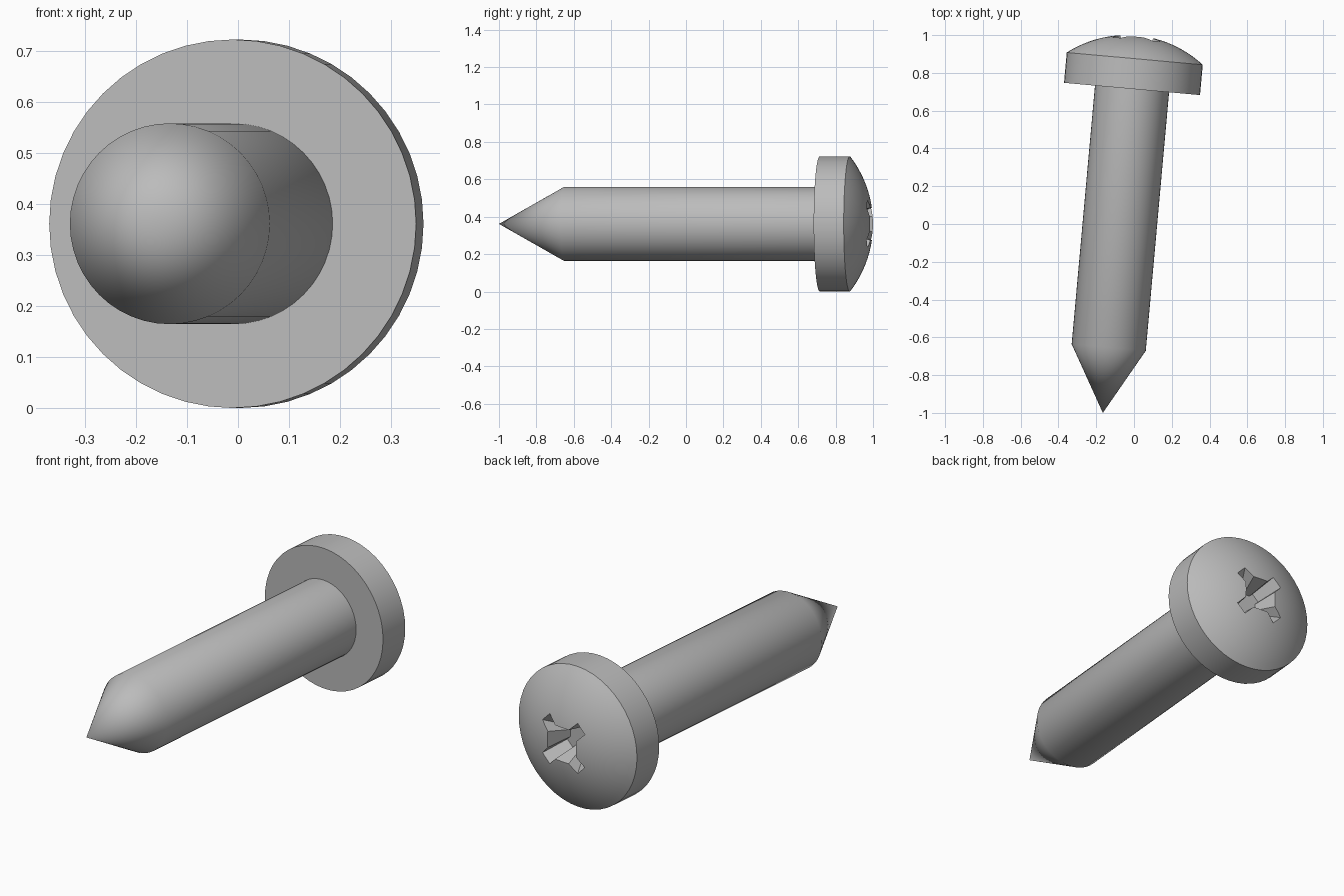
import bpy, bmesh, math
from mathutils import Matrix, Vector

cube = bpy.data.objects.get("Cube")
if cube:
    bpy.data.objects.remove(cube, do_unlink=True)

SIDES = 48
TIP = (-0.165, -1.0, 0.3615)
# Local z runs from the tip to the head, swung slightly sideways
PLACE = (Matrix.Translation(TIP) @ Matrix.Rotation(math.radians(-5.15), 4, 'Z')
         @ Matrix.Rotation(math.radians(-90), 4, 'X'))

steel = bpy.data.materials.new("grey steel")
GREY = (0.5, 0.5, 0.5, 1.0)
steel.use_nodes = True
steel.diffuse_color = GREY
steel.node_tree.nodes["Principled BSDF"].inputs["Base Color"].default_value = GREY


def loft(name, rings):
    """Skin closed rings of points; a one-point ring makes a pole."""
    bm = bmesh.new()
    loops = [[bm.verts.new(p) for p in ring] for ring in rings]
    for a, b in zip(loops, loops[1:]):
        n = max(len(a), len(b))
        for i in range(n):
            j = (i + 1) % n
            quad = [a[i % len(a)], a[j % len(a)], b[j % len(b)], b[i % len(b)]]
            bm.faces.new(list(dict.fromkeys(quad)))
    for end in (loops[0], loops[-1]):
        if len(end) > 2:
            bm.faces.new(end)
    bmesh.ops.recalc_face_normals(bm, faces=bm.faces)
    bm.transform(PLACE)
    mesh = bpy.data.meshes.new(name)
    bm.to_mesh(mesh)
    bm.free()
    mesh.materials.append(steel)
    obj = bpy.data.objects.new(name, mesh)
    bpy.context.collection.objects.link(obj)
    return obj


def circle(r, z):
    if r < 1e-5:
        return [(0, 0, z)]
    return [(r * math.cos(math.tau * i / SIDES), r * math.sin(math.tau * i / SIDES), z)
            for i in range(SIDES)]


def cross(reach, shoulder, half, z):
    """Diagonal four-armed outline with chamfered inner corners."""
    arm = [(shoulder, -half), (reach, -half), (reach, half), (shoulder, half)]
    points = []
    for k in range(4):
        turn = Matrix.Rotation(math.radians(45 + 90 * k), 3, 'Z')
        points += [turn @ Vector((x, y, z)) for x, y in arm]
    return points


def select_only(obj):
    bpy.ops.object.select_all(action='DESELECT')
    obj.select_set(True)
    bpy.context.view_layer.objects.active = obj


# Shank with its conical point
shank = loft("shank", [circle(0, 0), circle(0.197, 0.348), circle(0.197, 1.74)])

# Pan head: straight rim under a shallow spherical dome
HEAD_R, RIM, DOME = 0.3615, 1.883, 0.123
ball = (HEAD_R ** 2 + DOME ** 2) / (2 * DOME)
spread = math.asin(HEAD_R / ball)
rings = [circle(HEAD_R, 1.722)]
for i in range(13):
    a = spread * (1 - i / 12)
    rings.append(circle(ball * math.sin(a), RIM + DOME - ball + ball * math.cos(a)))
head = loft("head", rings)

# Tapered cross recess cut into the dome
TOP = RIM + DOME
cutter = loft("recess_cutter", [cross(0.18, 0.1, 0.034, TOP + 0.02),
                                cross(0.075, 0.05, 0.024, TOP - 0.13)])
cutter.hide_render = True
cut = head.modifiers.new("recess", 'BOOLEAN')
cut.operation = 'DIFFERENCE'
cut.solver = 'EXACT'
cut.object = cutter
select_only(head)
bpy.ops.object.modifier_apply(modifier=cut.name)
bpy.data.objects.remove(cutter, do_unlink=True)

for part in (shank, head):
    select_only(part)
    bpy.ops.object.shade_smooth_by_angle(angle=math.radians(30))
